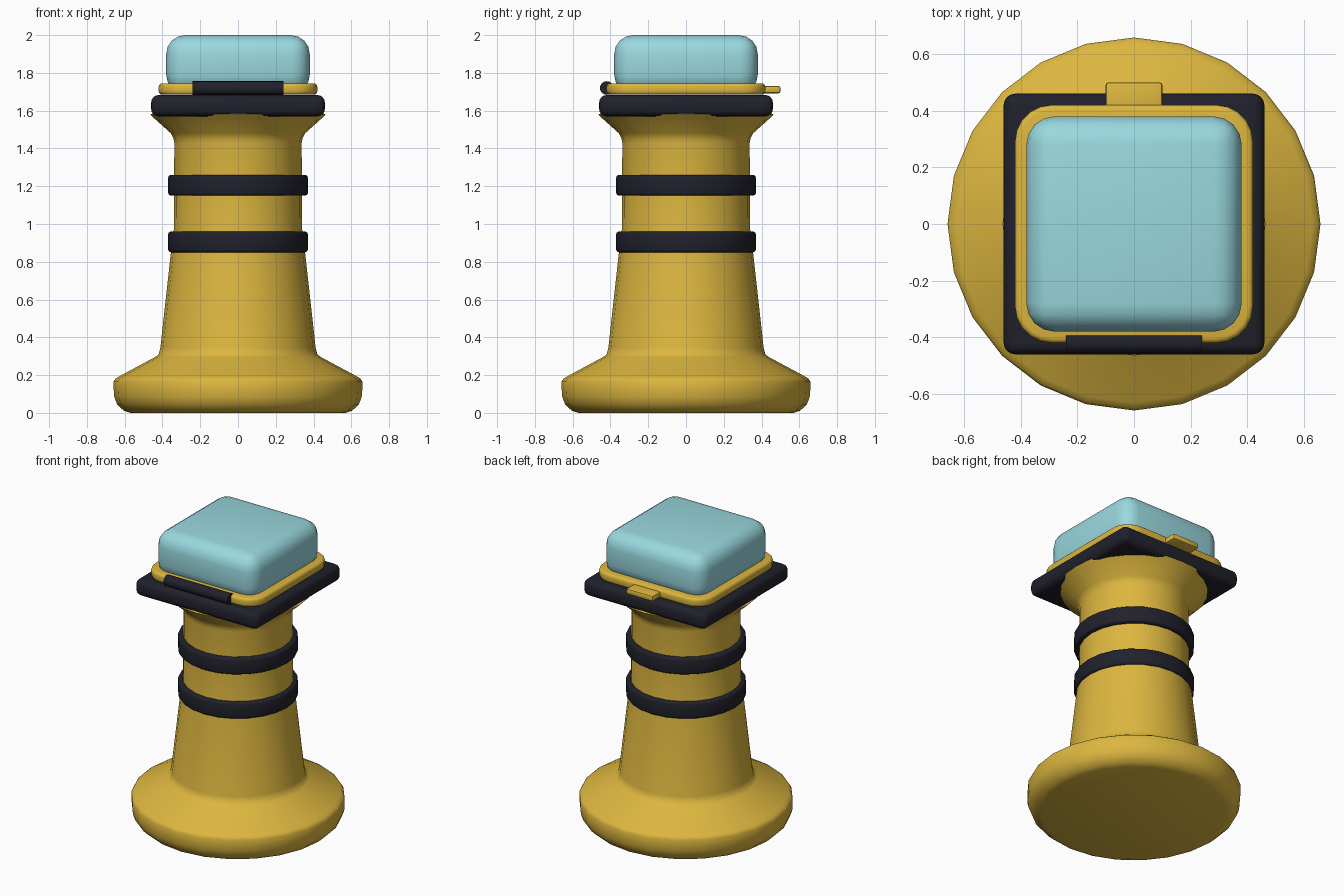
import bpy, bmesh, math

if "Cube" in bpy.data.objects:
    bpy.data.objects.remove(bpy.data.objects["Cube"])

def material(name, rgb):
    m = bpy.data.materials.new(name)
    m.diffuse_color = (*rgb, 1)
    m.use_nodes = True
    m.node_tree.nodes["Principled BSDF"].inputs["Base Color"].default_value = m.diffuse_color
    return m

yellow = material("mustard yellow", (0.72, 0.47, 0.05))
black = material("blue black", (0.015, 0.015, 0.025))
blue = material("pale blue", (0.32, 0.69, 0.74))

def finish(bm, name, mat, angle=40):
    bmesh.ops.recalc_face_normals(bm, faces=bm.faces)
    me = bpy.data.meshes.new(name)
    bm.to_mesh(me)
    bm.free()
    me.materials.append(mat)
    ob = bpy.data.objects.new(name, me)
    bpy.context.collection.objects.link(ob)
    bpy.ops.object.select_all(action='DESELECT')
    ob.select_set(True)
    bpy.context.view_layer.objects.active = ob
    bpy.ops.object.shade_smooth_by_angle(angle=math.radians(angle))
    return ob

def lathe(name, profile, mat, sides=24):
    bm = bmesh.new()
    rings = [[bm.verts.new((r * math.cos(math.tau * i / sides),
                            r * math.sin(math.tau * i / sides), z))
              for i in range(sides)] for r, z in profile]
    for a, b in zip(rings, rings[1:]):
        for i in range(sides):
            j = (i + 1) % sides
            bm.faces.new((a[i], a[j], b[j], b[i]))
    bm.faces.new(rings[0])
    bm.faces.new(rings[-1])
    return finish(bm, name, mat)

def box(name, x, y, z, mat, bevel, segments=3, corner=0):
    """Box from (min, max) ranges; corner rounds the upright edges first."""
    bm = bmesh.new()
    bmesh.ops.create_cube(bm, size=1)
    for v in bm.verts:
        for k, (lo, hi) in enumerate((x, y, z)):
            v.co[k] = lo + (v.co[k] + 0.5) * (hi - lo)
    edges = list(bm.edges)
    if corner:
        upright = [e for e in edges if abs(e.verts[0].co.z - e.verts[1].co.z) > 1e-4]
        bmesh.ops.bevel(bm, geom=upright, offset=corner, segments=5,
                        profile=0.5, affect='EDGES')
        edges = [e for e in bm.edges if abs(e.verts[0].co.z - e.verts[1].co.z) < 1e-4]
    bmesh.ops.bevel(bm, geom=edges, offset=bevel, segments=segments,
                    profile=0.5, affect='EDGES')
    return finish(bm, name, mat)

# Flared foot, tapering column and collar
lathe("foot_and_column", [
    (0.57, 0), (0.605, 0.012), (0.64, 0.045), (0.655, 0.085), (0.658, 0.12),
    (0.658, 0.165), (0.65, 0.18), (0.63, 0.193), (0.44, 0.295), (0.42, 0.31),
    (0.411, 0.345), (0.355, 0.85), (0.34, 0.97), (0.337, 1.43), (0.342, 1.455),
    (0.355, 1.48), (0.45, 1.565), (0.464, 1.58), (0.44, 1.59)], yellow)

# Two grip rings round the column
for label, z in (("lower", 0.85), ("upper", 1.15)):
    lathe(label + "_grip_ring", [
        (0.33, z), (0.358, z), (0.367, z + 0.006), (0.37, z + 0.015),
        (0.37, z + 0.095), (0.367, z + 0.104), (0.358, z + 0.11), (0.33, z + 0.11)], black)

# Square head: gasket plate, cover frame and button
box("gasket_plate", (-0.46, 0.46), (-0.46, 0.46), (1.57, 1.683), black, 0.04, 4)
box("cover_frame", (-0.42, 0.42), (-0.42, 0.42), (1.685, 1.745), yellow, 0.018, 3, 0.13)
box("button", (-0.38, 0.38), (-0.38, 0.38), (1.69, 2.0), blue, 0.1, 4)

# Latch tab at the back
box("latch_tab", (-0.1, 0.1), (0.36, 0.5), (1.692, 1.73), yellow, 0.01, 2)

# Hinge barrel at the front
bm = bmesh.new()
bmesh.ops.create_cone(bm, cap_ends=True, segments=16, radius1=0.036, radius2=0.036, depth=0.48)
for v in bm.verts:
    v.co = (v.co.z, v.co.y - 0.42, 1.72 + v.co.x)
finish(bm, "hinge_barrel", black)
